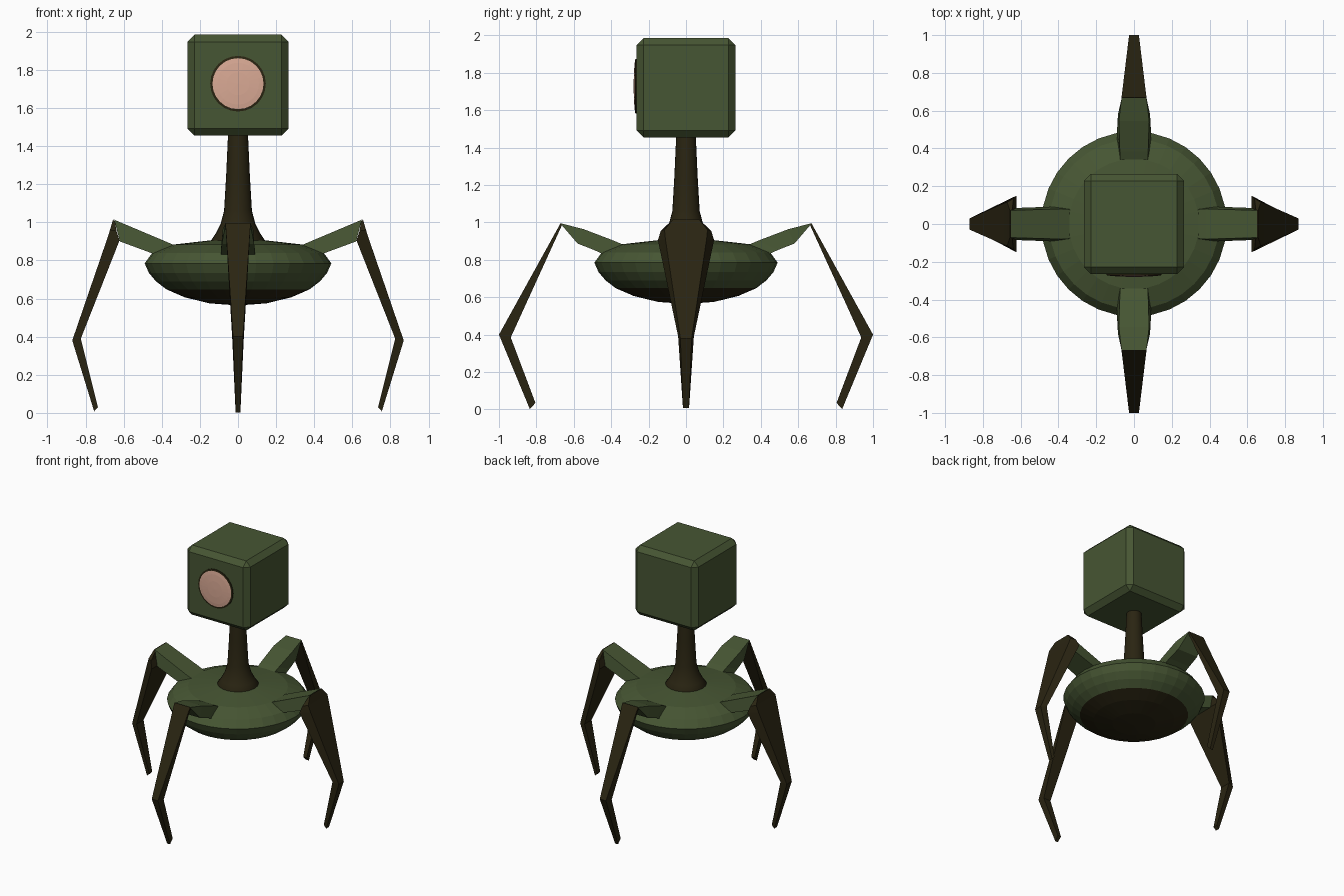
import bpy, bmesh, math
from mathutils import Matrix, Vector

cube = bpy.data.objects.get("Cube")
if cube:
    bpy.data.objects.remove(cube, do_unlink=True)


def material(name, rgb):
    m = bpy.data.materials.new(name)
    m.use_nodes = True
    m.diffuse_color = (*rgb, 1)
    m.node_tree.nodes["Principled BSDF"].inputs["Base Color"].default_value = (*rgb, 1)
    return m


GREEN = material("olive green", (0.062, 0.092, 0.033))
BROWN = material("dark brown", (0.023, 0.018, 0.006))
PINK = material("pale pink", (0.70, 0.40, 0.30))


def make_object(name, bm, *mats):
    bmesh.ops.recalc_face_normals(bm, faces=bm.faces)
    mesh = bpy.data.meshes.new(name)
    bm.to_mesh(mesh)
    bm.free()
    for m in mats:
        mesh.materials.append(m)
    obj = bpy.data.objects.new(name, mesh)
    bpy.context.collection.objects.link(obj)
    return obj


def lathe(profile, segments):
    """Spin (radius, height) points about z; radius 0 closes to a point."""
    bm = bmesh.new()
    verts = [bm.verts.new((r, 0, z)) for r, z in profile]
    edges = [bm.edges.new(p) for p in zip(verts, verts[1:])]
    bmesh.ops.spin(bm, geom=verts + edges, cent=(0, 0, 0), axis=(0, 0, 1),
                   angle=math.tau, steps=segments, use_merge=False)
    bmesh.ops.remove_doubles(bm, verts=bm.verts, dist=1e-4)
    return bm


def loft(name, sections, angle, mat):
    """Join four-cornered sections, each an outer and an inner (reach, z, half width)."""
    bm = bmesh.new()
    loops = []
    for (ro, zo, wo), (ri, zi, wi) in sections:
        corners = [(ro, -wo, zo), (ro, wo, zo), (ri, wi, zi), (ri, -wi, zi)]
        loops.append([bm.verts.new(c) for c in corners])
    for a, b in zip(loops, loops[1:]):
        for i in range(4):
            j = (i + 1) % 4
            bm.faces.new((a[i], a[j], b[j], b[i]))
    bm.faces.new(loops[0])
    bm.faces.new(loops[-1])
    bm.transform(Matrix.Rotation(angle, 4, "Z"))
    return make_object(name, bm, mat)


# Head: cube with chamfered edges
bm = bmesh.new()
bmesh.ops.create_cube(bm, size=0.53)
bmesh.ops.bevel(bm, geom=bm.edges[:], offset=0.037, segments=1, affect="EDGES")
bm.transform(Matrix.Translation((0, 0, 1.72)))
make_object("head", bm, GREEN)

# Eye: shallow dome with a thin dark rim, facing forward
bm = lathe([(0.146, -0.01), (0.146, 0.006), (0.134, 0.008), (0.11, 0.011),
            (0.06, 0.014), (0, 0.015)], 24)
for f in bm.faces:
    c = f.calc_center_median()
    f.material_index = 0 if Vector((c.x, c.y)).length > 0.133 else 1
bm.transform(Matrix.Translation((0, -0.265, 1.728)) @ Matrix.Rotation(math.pi / 2, 4, "X"))
make_object("eye", bm, BROWN, PINK)

# Neck: slim column flaring at its foot
neck = make_object("neck", lathe(
    [(0, 1.47), (0.052, 1.47), (0.062, 1.25), (0.073, 1.06), (0.092, 0.99),
     (0.118, 0.94), (0.142, 0.905), (0.142, 0.87), (0, 0.87)], 24), BROWN)
for p in neck.data.polygons:
    p.use_smooth = True
neck.data.set_sharp_from_angle(angle=math.radians(40))

# Body: lens-shaped disc with a dark belly
bm = lathe([(0, 0.912), (0.15, 0.905), (0.345, 0.883), (0.45, 0.84), (0.49, 0.785),
            (0.468, 0.735), (0.43, 0.69), (0.375, 0.648), (0.28, 0.607),
            (0.15, 0.575), (0, 0.564)], 32)
for f in bm.faces:
    f.material_index = 1 if f.calc_center_median().z < 0.64 else 0
make_object("body", bm, GREEN, BROWN)

# Side legs: broad barbed shins
SIDE_THIGH = [((0.30, 0.865, 0.075), (0.36, 0.79, 0.09)),
              ((0.38, 0.90, 0.08), (0.43, 0.83, 0.092)),
              ((0.65, 1.014, 0.072), (0.62, 0.90, 0.085))]
SIDE_SHIN = [((0.656, 1.016, 0.07), (0.645, 1.0, 0.075)),
             ((0.672, 0.96, 0.115), (0.638, 0.955, 0.135)),
             ((0.688, 0.91, 0.11), (0.622, 0.905, 0.15)),
             ((0.87, 0.38, 0.03), (0.825, 0.39, 0.042)),
             ((0.755, 0.008, 0.016), (0.735, 0.03, 0.018))]

# Front and back legs: slender shins that reach further out
END_THIGH = [((0.30, 0.865, 0.07), (0.36, 0.79, 0.09)),
             ((0.385, 0.902, 0.075), (0.49, 0.852, 0.09)),
             ((0.545, 0.963, 0.08), (0.58, 0.887, 0.085)),
             ((0.668, 0.995, 0.066), (0.664, 0.985, 0.066))]
END_SHIN = [((0.67, 0.997, 0.066), (0.662, 0.988, 0.066)),
            ((1.0, 0.40, 0.026), (0.937, 0.385, 0.03)),
            ((0.835, 0.002, 0.012), (0.805, 0.035, 0.014))]

for i, (side, thigh, shin) in enumerate([
        ("left", SIDE_THIGH, SIDE_SHIN), ("back", END_THIGH, END_SHIN),
        ("right", SIDE_THIGH, SIDE_SHIN), ("front", END_THIGH, END_SHIN)]):
    loft(side + "_upper_leg", thigh, i * math.pi / 2, GREEN)
    loft(side + "_lower_leg", shin, i * math.pi / 2, BROWN)
